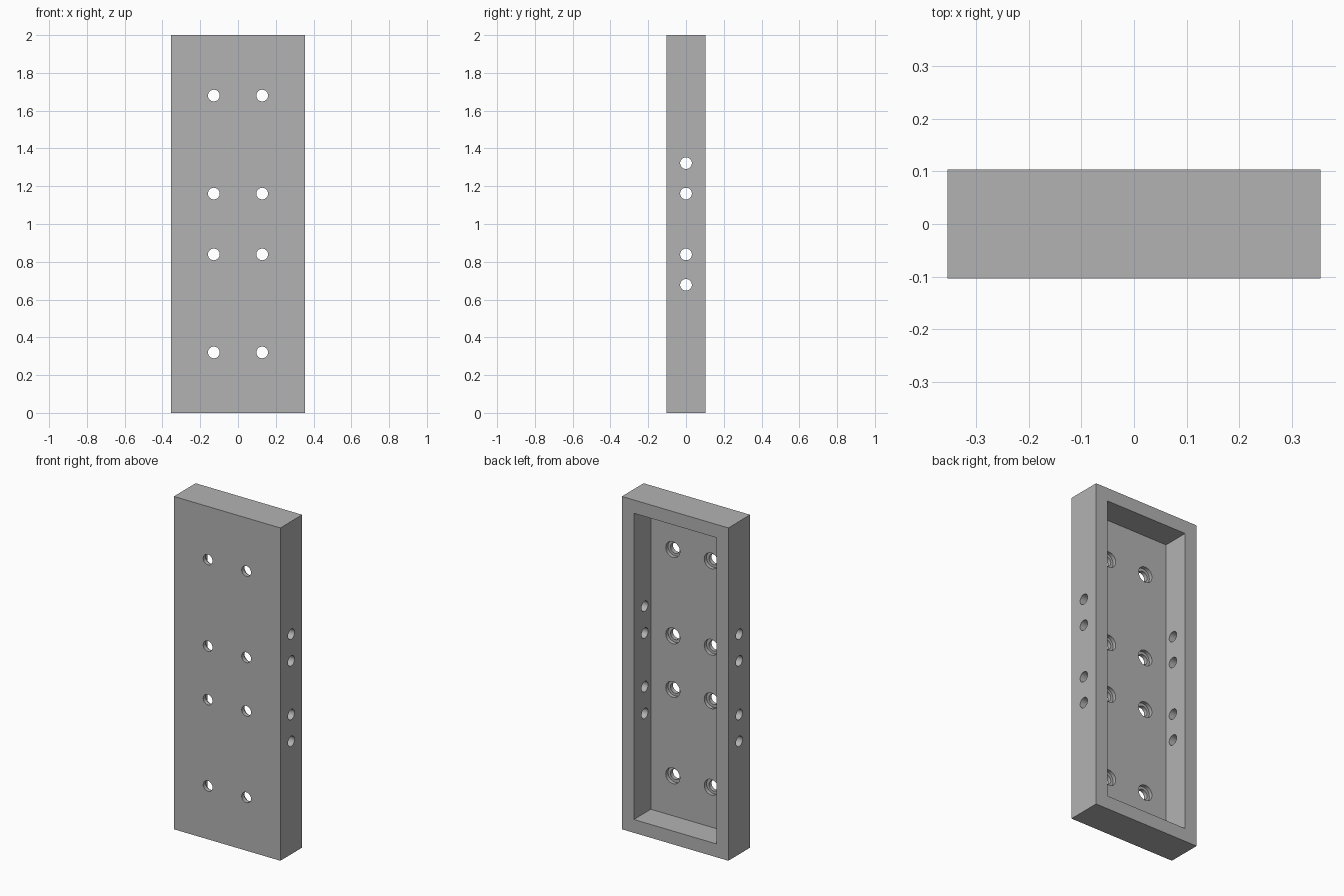
import bpy
import bmesh
from mathutils import Matrix, Vector
from math import pi

W, D, H = 0.708, 0.207, 2.0      # outer size
WALL, FLOOR = 0.08, 0.046        # rim width and front panel thickness
HOLE_R, BORE_R, BORE_DEPTH = 0.031, 0.047, 0.022
FRONT_Y = -D / 2

if "Cube" in bpy.data.objects:
    bpy.data.objects.remove(bpy.data.objects["Cube"])

grey = bpy.data.materials.new("mid_grey")
grey.use_nodes = True
grey.diffuse_color = (0.45, 0.45, 0.45, 1)
grey.node_tree.nodes["Principled BSDF"].inputs["Base Color"].default_value = (0.45, 0.45, 0.45, 1)


def make_object(name, bm):
    mesh = bpy.data.meshes.new(name)
    bm.to_mesh(mesh)
    bm.free()
    mesh.materials.append(grey)
    obj = bpy.data.objects.new(name, mesh)
    bpy.context.collection.objects.link(obj)
    return obj


def box(name, size, centre):
    bm = bmesh.new()
    bmesh.ops.create_cube(bm, size=1, matrix=Matrix.Translation(centre) @ Matrix.Diagonal((*size, 1)))
    return make_object(name, bm)


def cylinder(name, radius, length, centre, axis):
    bm = bmesh.new()
    turn = Matrix.Rotation(pi / 2, 4, "X" if axis == "y" else "Y")
    bmesh.ops.create_cone(bm, cap_ends=True, segments=32, radius1=radius, radius2=radius,
                          depth=length, matrix=Matrix.Translation(centre) @ turn)
    return make_object(name, bm)


def cut(target, cutter):
    bpy.context.view_layer.objects.active = target
    mod = target.modifiers.new("cut", "BOOLEAN")
    mod.operation = "DIFFERENCE"
    mod.solver = "EXACT"
    mod.object = cutter
    bpy.ops.object.modifier_apply(modifier=mod.name)
    bpy.data.objects.remove(cutter)


# Tray body, hollowed from the back
tray = box("tray_body", (W, D, H), Vector((0, 0, H / 2)))
cut(tray, box("cavity", (W - 2 * WALL, D, H - 2 * WALL), Vector((0, FLOOR, H / 2))))

# Counterbored screw holes through the front panel
for x in (-0.128, 0.128):
    for offset in (-0.68, -0.161, 0.161, 0.68):
        z = H / 2 + offset
        cut(tray, cylinder("screw_hole", HOLE_R, 0.2, Vector((x, FRONT_Y, z)), "y"))
        bore_y = FRONT_Y + FLOOR - BORE_DEPTH + 0.05
        cut(tray, cylinder("counterbore", BORE_R, 0.1, Vector((x, bore_y, z)), "y"))

# Cross holes through both side walls
for offset in (-0.322, -0.161, 0.161, 0.322):
    cut(tray, cylinder("side_hole", HOLE_R, W * 1.2, Vector((0, 0, H / 2 + offset)), "x"))

# Smooth hole walls, crisp edges
bpy.ops.object.select_all(action="DESELECT")
tray.select_set(True)
bpy.context.view_layer.objects.active = tray
bpy.ops.object.shade_smooth_by_angle(angle=pi / 6)
